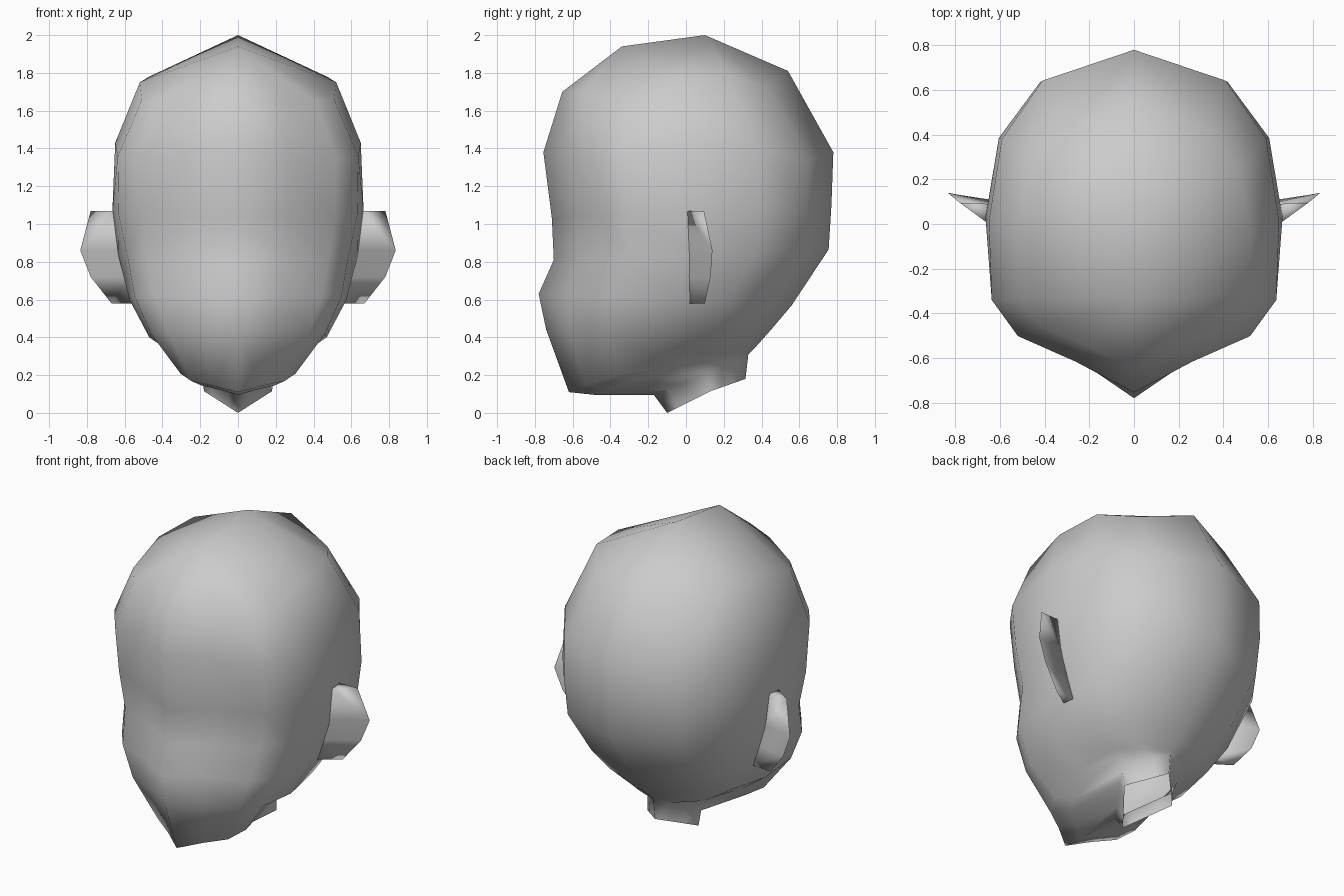
import bpy, math

if "Cube" in bpy.data.objects:
    bpy.data.objects.remove(bpy.data.objects["Cube"])


def make(name, verts, faces, angle):
    me = bpy.data.meshes.new(name)
    me.from_pydata(verts, [], faces)
    me.update()
    ob = bpy.data.objects.new(name, me)
    bpy.context.collection.objects.link(ob)
    bpy.ops.object.select_all(action='DESELECT')
    ob.select_set(True)
    bpy.context.view_layer.objects.active = ob
    bpy.ops.object.mode_set(mode='EDIT')
    bpy.ops.mesh.select_all(action='SELECT')
    bpy.ops.mesh.normals_make_consistent(inside=False)
    bpy.ops.object.mode_set(mode='OBJECT')
    bpy.ops.object.shade_smooth_by_angle(angle=math.radians(angle))
    mod = ob.modifiers.new("mirror", 'MIRROR')
    mod.use_clip = True
    return ob


def lerp(a, b, t):
    return a + (b - a) * t


# Half outline seen from above: (share of half width, share of depth)
outline = [(0, 0), (.4, .09), (.8, .165), (.98, .27),
           (1, .5), (.91, .74), (.63, .91), (0, 1)]
# Rings: front y, front z, half width, side z, back y, back z,
#        face width factor, corner drop, nose push
rings = [
    (-.655, 1.70, .52, 1.75, .54, 1.81, 1, .07, 0),
    (-.755, 1.38, .65, 1.43, .78, 1.38, 1, .05, 0),
    (-.71, 1.03, .665, 1.07, .77, 1.10, .97, 0, 0),
    (-.70, .81, .635, .84, .755, .865, .94, 0, 0),
    (-.745, .63, .575, .60, .56, .57, .97, 0, .035),
    (-.72, .44, .47, .40, .45, .44, 1, 0, .02),
    (-.62, .11, .31, .29, .37, .35, 1, 0, 0),
    (-.48, .095, .24, .245, .345, .325, 1, 0, 0),
]

# Head shell: lofted half rings
n = len(outline)
verts, faces = [], []
for yf, zf, w, zs, yb, zb, face_w, drop, nose in rings:
    for i, (u, v) in enumerate(outline):
        z = lerp(zf, zs, v * 2) if v < .5 else lerp(zs, zb, v * 2 - 1)
        if i in (2, 3, 6):
            z -= drop
        x = u * w * (face_w if 0 < v < .4 else 1)
        verts.append((x, lerp(yf, yb, v) - (nose if i == 0 else 0), z))

# Open diamond-shaped neck: top ring, then slanted rim (front, side, back)
for f, s, b in [((0, -.17, .095), (.19, .12, .21), (0, .33, .31)),
                ((0, -.10, 0), (.18, .13, .115), (0, .315, .18))]:
    for i in range(n):
        p, q, t = (f, s, i / 4) if i <= 4 else (s, b, (i - 4) / 3)
        verts.append(tuple(lerp(p[k], q[k], t) for k in range(3)))

for r in range(len(rings) + 1):
    for i in range(n - 1):
        a = r * n + i
        faces.append((a, a + 1, a + n + 1, a + n))

# Crown with a centre ridge
front_top, back_top = len(verts), len(verts) + 1
verts += [(0, -.34, 1.94), (0, .10, 2.0)]
faces += [(i, front_top, i + 1) for i in range(3)]
faces.append((3, front_top, 4))
faces.append((4, front_top, back_top))
faces += [(i, back_top, i + 1) for i in range(4, n - 1)]
make("head", verts, faces, 80)

# Ears: thin swept wedges (z, root x, tip x, tip y)
verts, faces = [], []
for z, root, tip, ty in [(1.07, .65, .78, .095), (.86, .61, .835, .14),
                         (.72, .57, .78, .13), (.58, .52, .67, .10)]:
    verts += [(root, 0, z), (tip, ty, z), (root, .09, z)]
for r in range(3):
    for i in range(3):
        a, b = r * 3 + i, r * 3 + (i + 1) % 3
        faces.append((a, b, b + 3, a + 3))
faces += [(0, 1, 2), (9, 10, 11)]
make("ears", verts, faces, 100)
